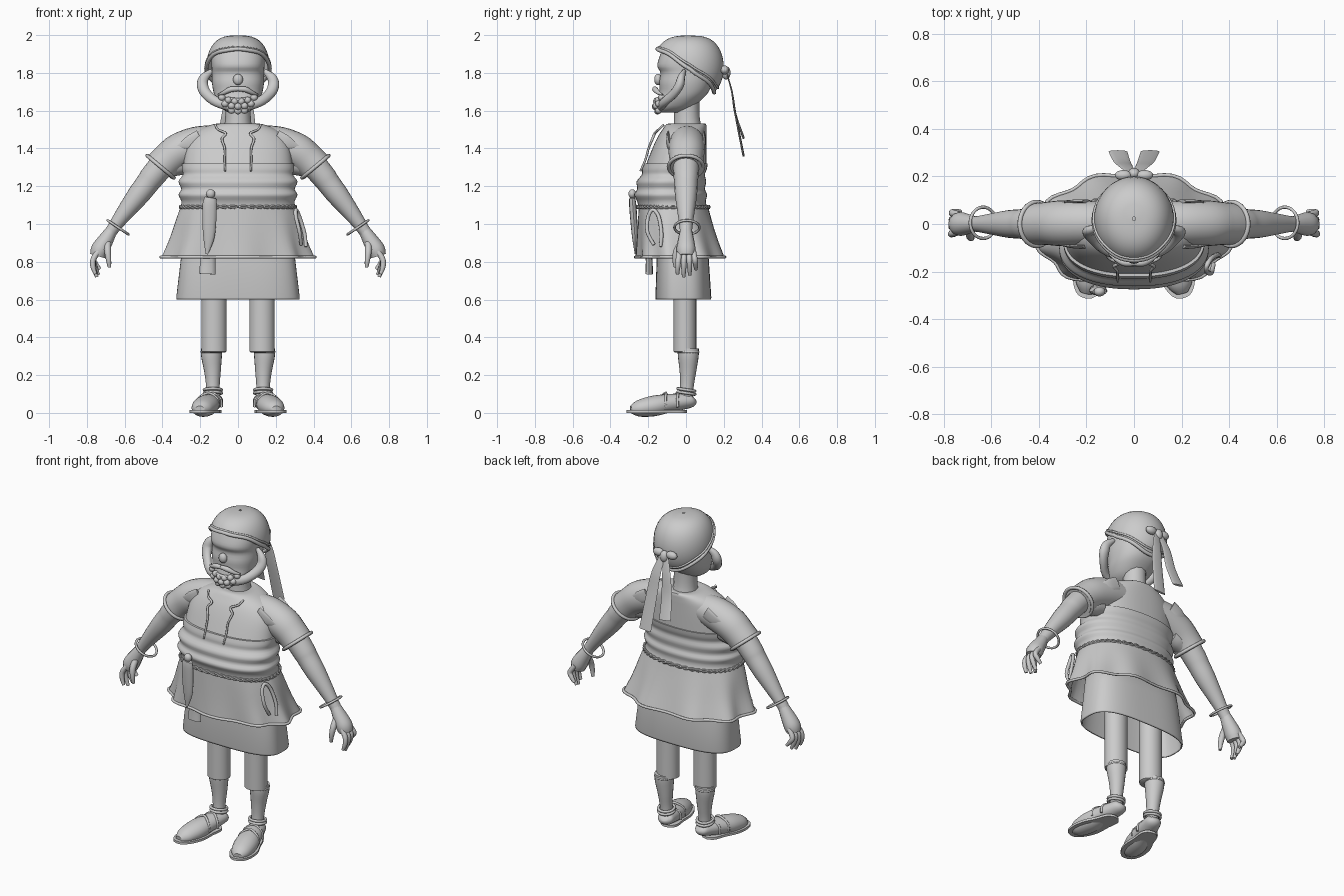
import bpy, bmesh, math
from mathutils import Vector

if "Cube" in bpy.data.objects:
    bpy.data.objects.remove(bpy.data.objects["Cube"])

clay = bpy.data.materials.new("plain_grey")
clay.use_nodes = True
GREY = (0.6, 0.6, 0.6, 1)
clay.diffuse_color = GREY
clay.node_tree.nodes["Principled BSDF"].inputs["Base Color"].default_value = GREY


def finish(name, bm):
    bmesh.ops.recalc_face_normals(bm, faces=bm.faces[:])
    me = bpy.data.meshes.new(name)
    bm.to_mesh(me)
    bm.free()
    ob = bpy.data.objects.new(name, me)
    bpy.context.collection.objects.link(ob)
    me.materials.append(clay)
    bpy.ops.object.select_all(action='DESELECT')
    ob.select_set(True)
    bpy.context.view_layer.objects.active = ob
    bpy.ops.object.shade_smooth_by_angle(angle=math.radians(50))
    return ob


def skin(name, rows, caps=True, loop=False):
    """Bridge rows of points, each row a closed ring."""
    bm = bmesh.new()
    vs = [[bm.verts.new(p) for p in r] for r in rows]
    n = len(rows[0])
    for i in range(len(vs) if loop else len(vs) - 1):
        a, b = vs[i], vs[(i + 1) % len(vs)]
        for j in range(n):
            k = (j + 1) % n
            bm.faces.new((a[j], a[k], b[k], b[j]))
    if caps and not loop:
        bm.faces.new(vs[0])
        bm.faces.new(vs[-1])
    return finish(name, bm)


def spline(pts, steps):
    """Smooth path through tuples of any length."""
    out = []
    for i in range(len(pts) - 1):
        p = [pts[max(i - 1, 0)], pts[i], pts[i + 1], pts[min(i + 2, len(pts) - 1)]]
        for s in range(steps):
            t = s / steps
            out.append(tuple(0.5 * (2 * b + (c - a) * t + (2 * a - 5 * b + 4 * c - d) * t * t
                       + (3 * b - a - 3 * c + d) * t ** 3) for a, b, c, d in zip(*p)))
    return out + [tuple(pts[-1])]


def tube(name, pts, m=1, flat=1, ref=(0, 1, 0), steps=4, sides=12, loop=False):
    """Points are x, y, z, radius; flat squashes the section along ref."""
    path = pts if loop else spline(pts, steps)
    pos = [Vector((p[0] * m, p[1], p[2])) for p in path]
    rows, n = [], len(path)
    for i, p in enumerate(path):
        a, b = (pos[i - 1], pos[(i + 1) % n]) if loop else (pos[max(i - 1, 0)], pos[min(i + 1, n - 1)])
        t = (b - a).normalized()
        u = t.cross(Vector((ref[0] * m, ref[1], ref[2]))).normalized()
        v = t.cross(u)
        rows.append([pos[i] + (u * math.cos(w) + v * math.sin(w) * flat) * max(p[3], 0.002)
                     for w in (2 * math.pi * k / sides for k in range(sides))])
    return skin(name, rows, loop=loop)


def oval(z, rx, front, back, n=72, power=2.3, wave=0):
    """Horizontal rounded ring between a front and a back y."""
    y0 = front + (back - front) * 0.45
    out = []
    for k in range(n):
        a = 2 * math.pi * k / n
        c, s = math.cos(a), math.sin(a)
        w = 1 + wave * math.cos(9 * a + math.pi / 2)
        ry = back - y0 if s > 0 else y0 - front
        out.append((math.copysign(abs(c) ** (2 / power), c) * rx * w,
                    y0 + math.copysign(abs(s) ** (2 / power), s) * ry * w, z))
    return out


def ring(name, centre, axis, r, thick, m=1):
    ax = Vector(axis).normalized()
    u = ax.cross(Vector((0, 1, 0)))
    u = u.normalized() if u.length > 0.1 else Vector((1, 0, 0))
    v = ax.cross(u)
    pts = []
    for k in range(32):
        a = k * math.pi / 16
        p = Vector(centre) + (u * math.cos(a) + v * math.sin(a)) * r
        pts.append((*p, thick))
    return tube(name, pts, m, ref=axis, loop=True, sides=8)


def ball(name, c, s, m=1):
    bm = bmesh.new()
    bmesh.ops.create_uvsphere(bm, u_segments=20, v_segments=12, radius=1)
    for v in bm.verts:
        v.co = Vector((v.co.x * s[0] + c[0] * m, v.co.y * s[1] + c[1], v.co.z * s[2] + c[2]))
    return finish(name, bm)


# Torso with belly folds and yoke step
torso = [(1.08, .305, -.25, .115), (1.12, .30, -.258, .105), (1.155, .315, -.275, .112),
         (1.185, .30, -.258, .1), (1.225, .315, -.262, .107), (1.26, .292, -.235, .1),
         (1.29, .297, -.232, .11), (1.32, .297, -.222, .115)]
yoke = [(1.318, .288, -.21, .108), (1.40, .277, -.178, .108), (1.46, .25, -.15, .108),
        (1.50, .205, -.125, .108), (1.53, .125, -.1, .105), (1.53, .07, -.06, .075)]
skin("shirt_belly", [oval(*r) for r in spline(torso, 3)])
skin("shirt_yoke", [oval(*r) for r in spline(yoke, 3)])

# Flared wavy overskirt, hem and straight underskirt
flare = [(1.1, .3, -.25, .115, 0), (1.03, .325, -.252, .135, .008), (.92, .358, -.255, .17, .025),
         (.82, .395, -.258, .205, .045)]
skin("overskirt", [oval(z, x, f, b, wave=w) for z, x, f, b, w in spline(flare, 4)], caps=False)
tube("overskirt_hem", [(*p, .008) for p in oval(.825, .396, -.259, .206, wave=.045)],
     ref=(0, 0, 1), loop=True, sides=8)
under = skin("underskirt", [oval(z, x, f, b, power=3) for z, x, f, b in
             [(.6, .325, -.16, .132), (.61, .327, -.162, .134), (.82, .302, -.155, .12), (1, .28, -.15, .1)]],
             caps=False)
shell = under.modifiers.new("thickness", 'SOLIDIFY')
shell.thickness = .008

# Twisted rope belt
base = oval(1.09, .307, -.256, .12, n=144)
for strand in range(2):
    tube("belt_strand", [(p[0], p[1] + .005 * math.cos(k * math.pi / 3 + strand * math.pi),
         p[2] + .006 * math.sin(k * math.pi / 3 + strand * math.pi), .006) for k, p in enumerate(base)],
         ref=(0, 0, 1), loop=True, sides=6)

# Neck and head
tube("neck", [(0, .01, 1.48, .08), (0, .005, 1.56, .068), (0, .005, 1.68, .068), (0, .01, 1.75, .08)])
head = [(1.59, .05, -.145, -.02), (1.615, .09, -.155, .03), (1.66, .118, -.15, .085),
        (1.70, .13, -.14, .12), (1.75, .138, -.142, .14), (1.80, .138, -.135, .15), (1.835, .14, -.152, .155),
        (1.88, .14, -.142, .15), (1.93, .125, -.12, .13), (1.96, .08, -.08, .09)]
skin("head", [oval(*r, n=40) for r in spline(head, 3)])
ball("nose", (0, -.148, 1.765), (.026, .02, .03))
tube("lower_lip", [(-.05, -.15, 1.665, .005), (0, -.16, 1.658, .01), (.05, -.15, 1.665, .005)])

# Bandana cap, its rolled rim, knot and tails
N = 48
cap = [[] for _ in range(13)]
for k in range(N):
    a = 2 * math.pi * k / N
    s = math.sin(a)
    limit = math.radians(88 + (55 if s > 0 else 33) * s + 5 * math.sin(4 * a + math.pi / 2) * math.cos(a) ** 2)
    for i, row in enumerate(cap):
        th = limit * max(i, .05) / 12
        rho = math.sin(th) ** .65
        row.append((.168 * rho * math.cos(a), .02 + (.18 if s > 0 else .195) * rho * s,
                    1.83 + .168 * math.cos(th)))
skin("cap", cap, caps=False)
tube("cap_rim", [(*p, .011) for p in cap[-1]], ref=(0, 0, 1), loop=True, sides=8)
tube("cap_fold", [(x * 1.015, y, z, .006) for x, y, z in cap[-2]], ref=(0, 0, 1), loop=True, sides=8)
ball("knot", (0, .212, 1.80), (.026, .024, .035))
for m, end in ((1, 1.36), (-1, 1.455)):
    ball("knot_loop", (.045, .205, 1.815), (.036, .022, .024), m)
    tube("cap_tail", [(.012, .215, 1.80, .018), (.035, .243, 1.70, .03), (.05, .262, 1.58, .036),
         (.068, .305, end, .04)], m, flat=.15)

# Curly beard, whiskers and moustache
for m in (1, -1):
    tube("side_whisker", [(.14, -.01, 1.81, .012), (.178, -.025, 1.775, .025), (.188, -.035, 1.735, .03),
         (.168, -.065, 1.69, .028), (.11, -.115, 1.645, .026), (0, -.14, 1.615, .028)], m, flat=.8)
    tube("moustache", [(0, -.165, 1.715, .012), (.04, -.163, 1.712, .015), (.075, -.147, 1.695, .011),
         (.105, -.125, 1.685, .004)], m)
for row, (z, y, count) in enumerate(((1.648, -.158, 6), (1.622, -.163, 5), (1.598, -.15, 3))):
    for k in range(count):
        x = (k - (count - 1) / 2) * .034
        ball("beard_curl", (x, y + x * x * 4, z + x * x * 3), (.019, .018, .018))

# Loose collar laces on the chest
for m in (1, -1):
    tube("collar_lace", [(.12, -.118, 1.525, .006), (.105, -.145, 1.50, .006), (.065, -.165, 1.48, .007),
         (.085, -.178, 1.45, .007), (.07, -.198, 1.40, .006), (.07, -.215, 1.34, .006),
         (.068, -.242, 1.28, .005)], m, sides=8)

# Arms, sleeves, bracelets and hands
ARM = (.64, 0, -.77)
for m in (1, -1):
    tube("sleeve", [(.13, .005, 1.435, .088), (.22, .005, 1.42, .095), (.31, .003, 1.385, .096),
         (.37, .002, 1.34, .09), (.412, 0, 1.3, .088)], m, sides=24)
    ring("sleeve_cuff", (.41, 0, 1.303), ARM, .092, .01, m)
    tube("sleeve_fold", [(.26, .0, 1.33, .06), (.31, .0, 1.32, .062), (.36, 0, 1.30, .052)], m)
    for y in (-.095, .095):
        tube("shoulder_tear", [(.2, y, 1.46, .04), (.26, y, 1.43, .035), (.325, y * .9, 1.41, .003)],
             m, flat=.2)
    tube("arm", [(.37, 0, 1.35, .07), (.45, 0, 1.255, .066), (.48, 0, 1.215, .062), (.53, 0, 1.15, .058),
         (.6, 0, 1.06, .045), (.655, 0, .985, .034), (.685, 0, .94, .032)], m, sides=20)
    ring("bracelet", (.635, .005, .982), (.56, 0, -.83), .066, .007, m)
    tube("palm", [(.67, 0, .965, .031), (.70, 0, .915, .041), (.73, 0, .865, .048), (.742, 0, .83, .042)],
         m, flat=1.05)
    for i, tip in enumerate((.735, .72, .73, .76)):
        y = -.036 + .026 * i
        tube("finger", [(.735, y * .9, .86, .015), (.765, y * 1.1, .815, .015),
             (.768 - .005 * i, y * 1.2, (.815 + tip) / 2, .0135),
             (.755 - .008 * i, y * 1.25, tip, .009)], m)
    tube("thumb", [(.69, -.015, .91, .018), (.69, -.048, .86, .018), (.685, -.058, .81, .014),
         (.68, -.055, .77, .009)], m)

# Legs, stockings and shoes
TURN = math.radians(14)


def foot(x, y, z, r):
    """Turn a point of the shoe outward about the ankle."""
    return (.13 + x * math.cos(TURN) - y * math.sin(TURN), y * math.cos(TURN) + x * math.sin(TURN), z, r)


for m in (1, -1):
    skin("breeches_leg", [[(m * (.127 + r * math.cos(a)), -.006 + r * math.sin(a) * .9, z)
         for a in (k * math.pi / 14 for k in range(28))]
         for z, r in ((.32, .058), (.325, .067), (.6, .067), (.85, .07))])
    tube("stocking", [(.14, .012, .34, .056), (.14, .012, .30, .055), (.135, .01, .22, .044),
         (.133, .005, .14, .036), (.132, 0, .07, .038)], m, sides=20)
    ring("stocking_top", (.14, .012, .323), (0, 0, 1), .053, .006, m)
    for z in (.105, .122):
        ring("ankle_strap", (.133, .002, z), (0, .15, 1), .046, .008, m)
    tube("shoe", [foot(0, .045, .075, .02), foot(0, .03, .066, .044), foot(0, -.02, .06, .054),
         foot(0, -.1, .05, .062), foot(0, -.18, .036, .068), foot(0, -.26, .023, .054),
         foot(0, -.3, .017, .025)], m, flat=.8, ref=(0, 0, 1), sides=20)
    outline = [(.02, .0), (.05, -.03), (.06, -.1), (.076, -.18), (.066, -.26), (.03, -.315)]
    curve = spline(outline + [(-x, y) for x, y in outline[::-1]] + outline[:1], 4)[:-1]
    skin("sole", [[(m * q[0], q[1], z) for q in (foot(x, y, z, 0) for x, y in curve)]
                  for z in (0, .014)])
    for y in (-.06, -.125):
        tube("shoe_strap", [foot(.06, y, .03, .007), foot(.052, y, .075, .007), foot(0, y + .015, .106, .007),
             foot(-.052, y, .075, .007), foot(-.06, y, .03, .007)], m, sides=8)

# Knife hanging from the belt, with sheath tip below
tube("knife", [(-.145, -.285, 1.14, .03), (-.15, -.282, 1.10, .038), (-.152, -.275, 1.0, .036),
     (-.155, -.27, .92, .028), (-.165, -.268, .84, .006)], flat=.5)
ball("knife_pommel", (-.145, -.285, 1.16), (.024, .02, .024))
tube("sheath_tip", [(-.155, -.2, .9, .034), (-.16, -.195, .8, .04), (-.163, -.195, .735, .044)], flat=.45)

# Coiled cord loop on the hip
tube("hip_loop", [(.335, -.17, .89, .009), (.325, -.205, .96, .01), (.306, -.2, 1.04, .01),
     (.307, -.175, 1.075, .01), (.325, -.145, 1.04, .01), (.352, -.13, .95, .01), (.36, -.135, .88, .009)],
     ref=(.8, -.6, .2))
